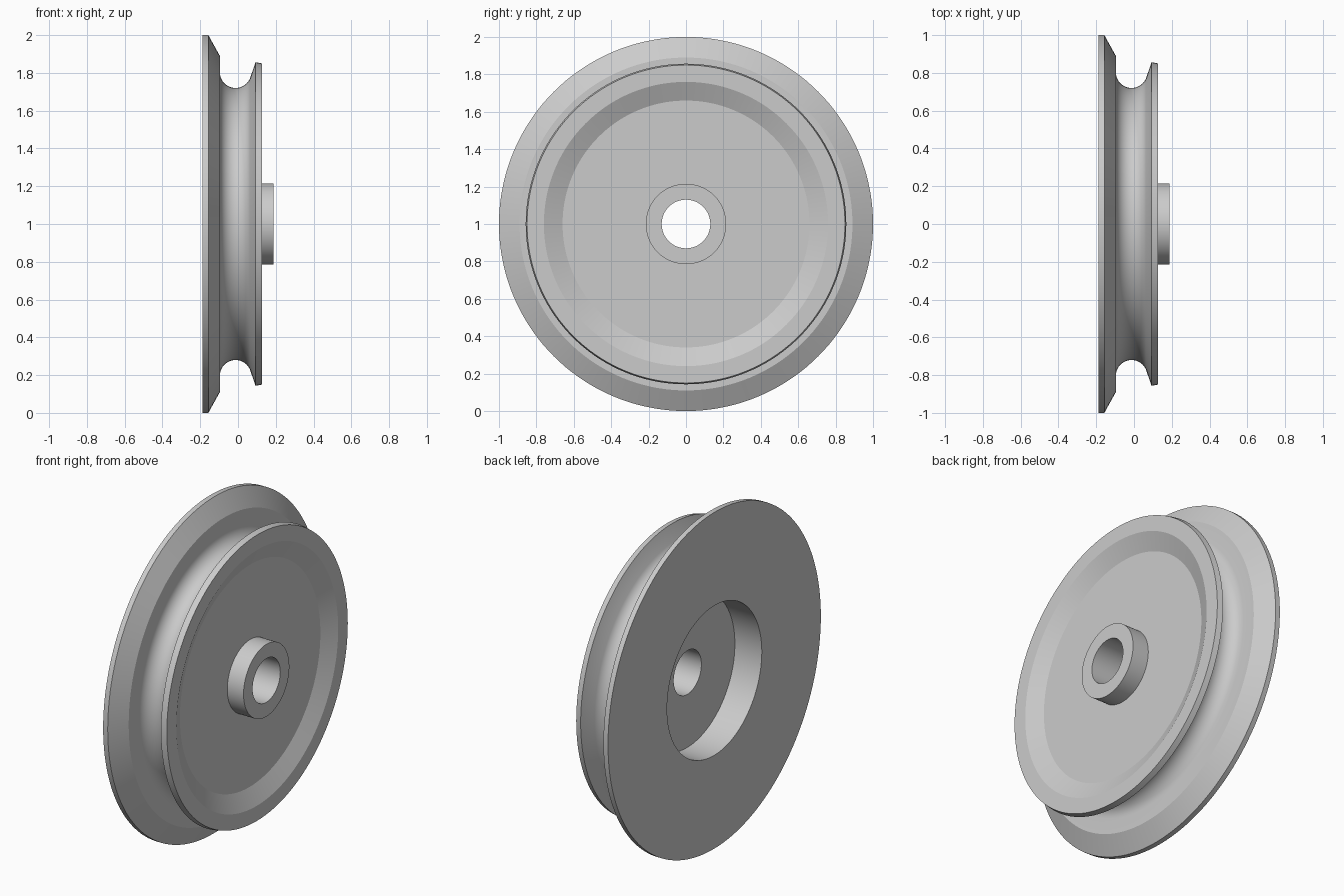
import bpy, bmesh
from math import cos, sin, pi, radians
from mathutils import Vector

cube = bpy.data.objects.get("Cube")
if cube:
    bpy.data.objects.remove(cube, do_unlink=True)

STEPS = 144
HALF = 0.187          # half of the wheel's overall width

# Single plain grey finish
grey = bpy.data.materials.new("light grey")
grey.use_nodes = True
colour = (0.6, 0.6, 0.6, 1)
grey.diffuse_color = colour
grey.node_tree.nodes["Principled BSDF"].inputs["Base Color"].default_value = colour


def lathe(name, profile):
    """Spin a closed (x, radius) profile around the horizontal axle."""
    bm = bmesh.new()
    verts = [bm.verts.new((x, 0, r)) for x, r in profile]
    edges = [bm.edges.new((v, verts[i - 1])) for i, v in enumerate(verts)]
    bmesh.ops.spin(bm, geom=verts + edges, cent=(0, 0, 0), axis=(1, 0, 0),
                   angle=2 * pi, steps=STEPS, use_duplicate=False)
    bmesh.ops.remove_doubles(bm, verts=bm.verts, dist=1e-4)
    bmesh.ops.recalc_face_normals(bm, faces=bm.faces)
    bmesh.ops.translate(bm, verts=bm.verts, vec=Vector((0, 0, 1)))
    mesh = bpy.data.meshes.new(name)
    bm.to_mesh(mesh)
    bm.free()
    mesh.materials.append(grey)
    obj = bpy.data.objects.new(name, mesh)
    bpy.context.collection.objects.link(obj)
    bpy.ops.object.select_all(action='DESELECT')
    obj.select_set(True)
    bpy.context.view_layer.objects.active = obj
    bpy.ops.object.shade_smooth_by_angle(angle=radians(20))
    return obj


# Rounded groove floor, from the flange wall to the sloping lip
ARC = 16
groove = []
for i in range(ARC + 1):
    a = radians(180 + 156 * i / ARC)
    groove.append((-0.013 + 0.083 * cos(a), 0.803 + 0.083 * sin(a)))

# Flange, groove, lip, dished face, hub, bore and rear recess
flange = [(-HALF, 0.445), (-HALF, 1), (-0.157, 1), (-0.096, 0.89)]
lip = [(0.093, 0.857), (0.127, 0.85), (0.127, 0.76)]
dish_and_hub = [(0.08, 0.66), (0.08, 0.215), (HALF, 0.215), (HALF, 0.13)]
rear_recess = [(-0.01, 0.13), (-0.01, 0.445)]
lathe("grooved_wheel", flange + groove + lip + dish_and_hub + rear_recess)
